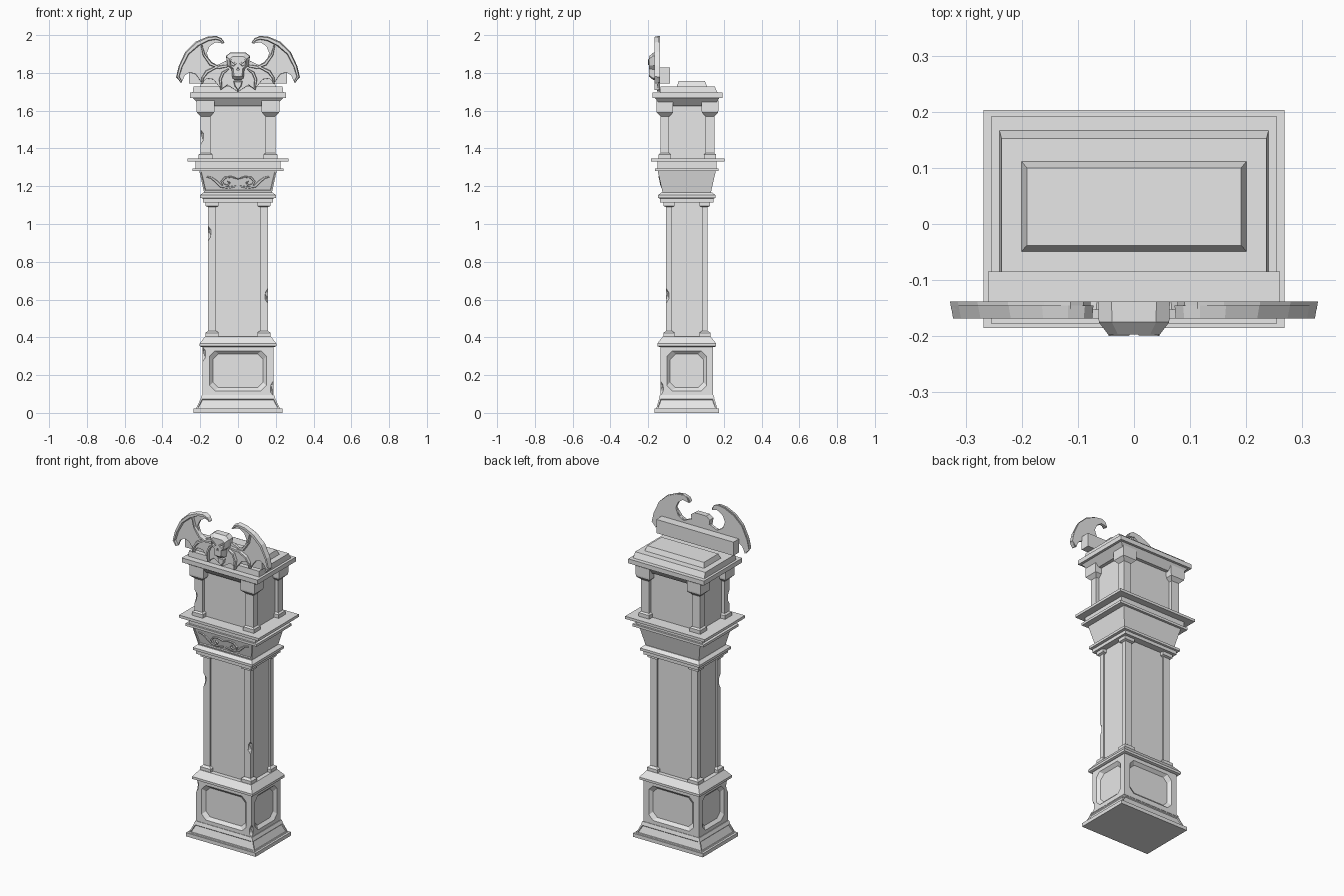
import bpy, bmesh
from mathutils import Matrix, Vector

cube = bpy.data.objects.get("Cube")
if cube:
    bpy.data.objects.remove(cube, do_unlink=True)

stone = bpy.data.materials.new("grey_stone")
stone.use_nodes = True
stone.diffuse_color = (0.8, 0.8, 0.8, 1)
stone.node_tree.nodes["Principled BSDF"].inputs["Base Color"].default_value = (0.8, 0.8, 0.8, 1)


def finish(name, bm):
    bmesh.ops.recalc_face_normals(bm, faces=bm.faces)
    mesh = bpy.data.meshes.new(name)
    bm.to_mesh(mesh)
    bm.free()
    mesh.materials.append(stone)
    obj = bpy.data.objects.new(name, mesh)
    bpy.context.collection.objects.link(obj)
    return obj


def skin(rings):
    """Join rings of points into a capped solid."""
    bm = bmesh.new()
    loops = [[bm.verts.new(p) for p in ring] for ring in rings]
    n = len(loops[0])
    for a, b in zip(loops, loops[1:]):
        for i in range(n):
            j = (i + 1) % n
            bm.faces.new((a[i], a[j], b[j], b[i]))
    bm.faces.new(loops[0])
    bm.faces.new(loops[-1])
    return bm


def rect(z, x0, x1, y0, y1):
    return [(x0, y0, z), (x1, y0, z), (x1, y1, z), (x0, y1, z)]


def tiers(name, steps, inset=None, only_front=False):
    """Stack of rectangles (z, half width, front y, back y); sloped faces may be inset."""
    bm = skin([rect(z, -h, h, y0, y1) for z, h, y0, y1 in steps])
    if inset:
        bmesh.ops.recalc_face_normals(bm, faces=bm.faces)
        faces = [f for f in bm.faces if 0.05 < abs(f.normal.z) < 0.95
                 and (not only_front or f.normal.y < -0.5)]
        bmesh.ops.inset_individual(bm, faces=faces, thickness=inset, depth=0)
        bmesh.ops.inset_individual(bm, faces=faces, thickness=inset / 3, depth=-inset / 2)
    return finish(name, bm)


def relief(name, outline, layers, side=1):
    """Outline in x, z pushed through depth layers (y, scale)."""
    cx = sum(p[0] for p in outline) / len(outline)
    cz = sum(p[1] for p in outline) / len(outline)
    return finish(name, skin([[(side * (cx + (x - cx) * s), y, cz + (z - cz) * s)
                               for x, z in outline] for y, s in layers]))


def rib(name, path, width, back, front, side=1, slant=0):
    """Tapering ridge along a path in x, z."""
    pts = [Vector((x, z)) for x, z in path]
    rings = []
    for i, p in enumerate(pts):
        d = (pts[min(i + 1, len(pts) - 1)] - pts[max(i - 1, 0)]).normalized()
        w = width * (1 - 0.6 * abs(2 * i / (len(pts) - 1) - 1))
        ring = []
        for k, y in ((-1, back), (-0.55, front), (0.55, front), (1, back)):
            z = p.y + d.x * w * k
            ring.append((side * (p.x - d.y * w * k), y + slant * (z - path[0][1]), z))
        rings.append(ring)
    return finish(name, skin(rings))


def carve(obj, cutter):
    mod = obj.modifiers.new("cut", "BOOLEAN")
    mod.operation, mod.solver, mod.object = "DIFFERENCE", "EXACT", cutter
    bpy.context.view_layer.update()
    done = obj.evaluated_get(bpy.context.evaluated_depsgraph_get())
    mesh = bpy.data.meshes.new_from_object(done)
    obj.modifiers.clear()
    obj.data = mesh
    bpy.data.objects.remove(cutter, do_unlink=True)


def chip(obj, x, y, z, r=0.018):
    """Knock a broken flake out of an edge."""
    bm = bmesh.new()
    m = Matrix.Translation((x, y, z)) @ Matrix.Diagonal((r, r, r * 2.2, 1))
    bmesh.ops.create_icosphere(bm, subdivisions=1, radius=1, matrix=m)
    carve(obj, finish("chip_cutter", bm))


def panel_cutter(half, low, high, normal_y, centre, distance):
    """Chamfered frustum that sinks a panel into a wall."""
    rings = []
    for grow, depth in ((0.005, 0.005), (-0.017, -0.017)):
        h, a, b, c = half + grow, low - grow, high + grow, 0.028
        shape = [(-h, a + c), (-h + c, a), (h - c, a), (h, a + c),
                 (h, b - c), (h - c, b), (-h + c, b), (-h, b - c)]
        d = distance + depth * (1 if distance > 0 else -1)
        rings.append([(u, d, z) if normal_y else (d, centre + u, z) for u, z in shape])
    return finish("panel_cutter", skin(rings))


# Plinth and pedestal
tiers("plinth_slab", [(0, .235, -.166, .174), (.022, .235, -.166, .174)])
tiers("plinth_slope", [(.022, .222, -.158, .166), (.082, .195, -.14, .148)], inset=.011)
tiers("plinth_rim", [(.082, .197, -.142, .15), (.095, .191, -.138, .146)])
pedestal = tiers("pedestal", [(.09, .187, -.135, .143), (.355, .187, -.135, .143)])
for y in (-.135, .143):
    carve(pedestal, panel_cutter(.15, .117, .328, True, 0, y))
for x in (-.187, .187):
    carve(pedestal, panel_cutter(.105, .117, .328, False, .004, x))
chip(pedestal, -.187, -.135, .31)
chip(pedestal, .187, -.135, .13)
tiers("pedestal_cornice", [(.35, .195, -.143, .152), (.353, .203, -.152, .16),
                           (.367, .203, -.152, .16), (.405, .174, -.122, .13)])

# Shaft and neck mouldings
tiers("shaft_core", [(.4, .148, -.095, .105), (1.12, .148, -.095, .105)])
tiers("neck_moulding", [(1.115, .185, -.138, .146), (1.135, .185, -.138, .146),
                        (1.138, .2, -.148, .156), (1.153, .2, -.148, .156),
                        (1.168, .182, -.128, .136)])
tiers("flared_frieze", [(1.168, .18, -.124, .132), (1.282, .205, -.15, .158)],
      inset=.011, only_front=True)
tiers("hood_cornice", [(1.28, .24, -.163, .172), (1.295, .24, -.163, .172),
                       (1.295, .224, -.152, .161), (1.33, .224, -.152, .161),
                       (1.33, .268, -.185, .203), (1.346, .268, -.185, .203)])

# Scrollwork on the frieze
arm = [(0, 1.238), (.035, 1.25), (.068, 1.246), (.086, 1.226), (.076, 1.206),
       (.054, 1.204), (.044, 1.218), (.056, 1.228)]
leaf = [(.168, 1.252), (.14, 1.244), (.115, 1.225), (.09, 1.2), (.05, 1.192), (.01, 1.2)]
for side, label in ((1, "left"), (-1, "right")):
    rib(label + "_scroll", arm, .009, -.127, -.143, side, -.22)
    rib(label + "_scroll_leaf", leaf, .011, -.131, -.144, side, -.22)

# Hood body and roof
tiers("hood_core", [(1.34, .178, -.112, .128), (1.65, .178, -.112, .128)])
tiers("roof_cornice", [(1.625, .198, -.132, .148), (1.668, .24, -.165, .177),
                       (1.668, .255, -.177, .192), (1.695, .255, -.177, .192)])
tiers("roof_step", [(1.695, .24, -.138, .167), (1.728, .236, -.135, .152)])
tiers("roof_cap", [(1.72, .203, -.052, .115), (1.757, .191, -.038, .1)])
tiers("crest_beam", [(1.745, .26, -.14, -.085), (1.828, .26, -.14, -.085)])


# Corner columns: profile steps are (z, growth)
def column(name, cx, cy, hx, hy, steps):
    return finish(name, skin([rect(z, cx - hx - g, cx + hx + g, cy - hy - g, cy + hy + g)
                              for z, g in steps]))


lower = [(.4, .014), (.424, .014), (.434, .001), (.434, 0), (1.09, 0),
         (1.095, .013), (1.118, .013)]
upper = [(1.345, .01), (1.368, .01), (1.375, 0), (1.57, 0), (1.59, .02),
         (1.6, .021), (1.655, .021)]
for sx, side in ((1, "left"), (-1, "right")):
    for front, end in ((True, "front"), (False, "back")):
        tag = end + "_" + side
        shaft = column(tag + "_shaft_column", sx * .137, -.09 if front else .1,
                       .021, .015, lower)
        post = column(tag + "_hood_column", sx * .172, -.112 if front else .127,
                      .026, .023, upper)
        if front and sx > 0:
            chip(shaft, .158, -.105, .62)
        elif front:
            chip(shaft, -.158, -.105, .95)
            chip(post, -.198, -.135, 1.46)

# Bat wings on the crest
rim = [(.077, 1.958), (.092, 1.977), (.118, 1.985), (.16, 1.979), (.215, 1.953),
       (.268, 1.905), (.303, 1.835), (.318, 1.78), (.3, 1.752)]
membrane = [(.077, 1.956), (.09, 1.983), (.113, 1.995), (.16, 1.988), (.225, 1.959),
            (.279, 1.91), (.314, 1.835), (.328, 1.777), (.3, 1.748), (.284, 1.785),
            (.258, 1.803), (.225, 1.793), (.19, 1.745), (.165, 1.77), (.13, 1.765),
            (.088, 1.712), (.055, 1.735), (0, 1.7), (0, 1.85), (.066, 1.862),
            (.113, 1.84), (.15, 1.862), (.166, 1.905), (.15, 1.942), (.118, 1.964)]
fingers = {
    "arm": [(.05, 1.835), (.1, 1.828), (.145, 1.848), (.18, 1.895), (.195, 1.955)],
    "outer_finger": [(.06, 1.84), (.12, 1.828), (.165, 1.805), (.186, 1.775), (.19, 1.742)],
    "inner_finger": [(.05, 1.82), (.08, 1.8), (.094, 1.765), (.088, 1.71)]}
for side, label in ((1, "left"), (-1, "right")):
    relief(label + "_wing_membrane", membrane, [(-.138, 1), (-.153, .985)], side)
    rib(label + "_wing_rim", rim, .015, -.145, -.168, side)
    for part, path in fingers.items():
        rib(label + "_wing_" + part, path, .011, -.145, -.168, side)


# Skull at the centre
def mirrored(half):
    return half + [(-x, z) for x, z in reversed(half) if x > 0]


skull = relief("skull", mirrored([(.04, 1.908), (.064, 1.89), (.056, 1.84), (.034, 1.818),
                                  (.03, 1.772), (.016, 1.762)]),
               [(-.138, 1), (-.175, .98), (-.197, .72)])
for side in (1, -1):
    eye = [(.011, 1.842), (.042, 1.868), (.04, 1.842), (.022, 1.834)]
    carve(skull, relief("eye_cutter", eye, [(-.178, .7), (-.22, 1.1)], side))
    brow = [(.004, 1.848), (.046, 1.878), (.05, 1.87), (.008, 1.838)]
    relief("left_brow" if side > 0 else "right_brow", brow, [(-.17, 1), (-.2, .8)], side)
carve(skull, relief("nose_cutter", [(0, 1.832), (.009, 1.814), (-.009, 1.814)],
                    [(-.182, .7), (-.22, 1.2)]))
for x in (-.018, -.006, .006, .018):
    relief("tooth", [(x - .005, 1.803), (x + .005, 1.803), (x + .003, 1.778), (x - .003, 1.778)],
           [(-.165, 1), (-.197, .8)])
relief("crest_point", mirrored([(.028, 1.76), (.02, 1.728), (0, 1.703)]),
       [(-.14, 1), (-.168, .7)])
